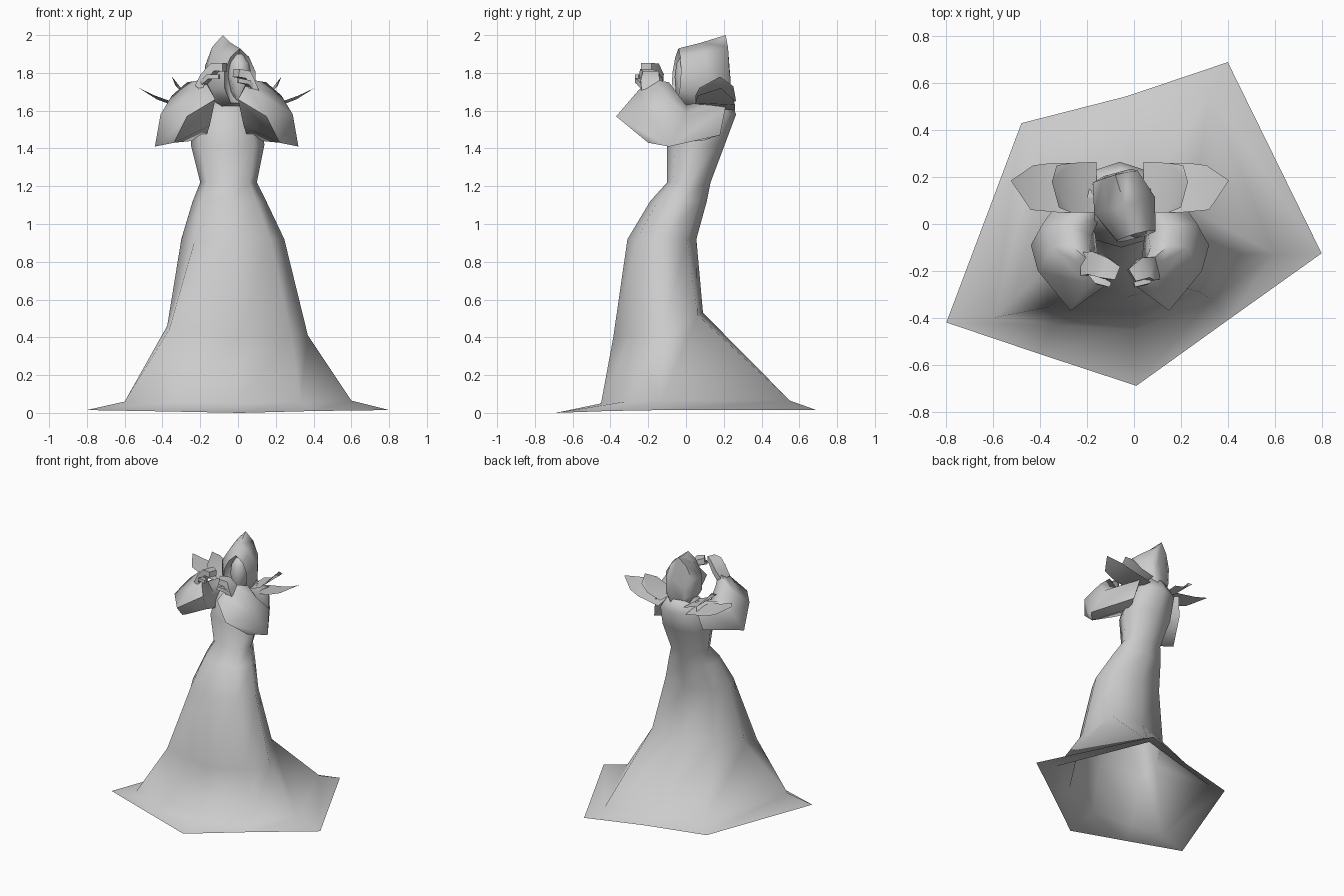
import bpy, math
from mathutils import Vector

if "Cube" in bpy.data.objects:
    bpy.data.objects.remove(bpy.data.objects["Cube"])

MID = -0.06  # the upper body leans to this x


def build(name, verts, faces, angle=60):
    me = bpy.data.meshes.new(name)
    me.from_pydata([tuple(v) for v in verts], [], faces)
    ob = bpy.data.objects.new(name, me)
    bpy.context.collection.objects.link(ob)
    bpy.ops.object.select_all(action='DESELECT')
    ob.select_set(True)
    bpy.context.view_layer.objects.active = ob
    bpy.ops.object.mode_set(mode='EDIT')
    bpy.ops.mesh.select_all(action='SELECT')
    bpy.ops.mesh.normals_make_consistent(inside=False)
    bpy.ops.object.mode_set(mode='OBJECT')
    bpy.ops.object.shade_smooth_by_angle(angle=math.radians(angle))
    return ob


def loft(name, rings, cap_start=False, cap_end=False, angle=60):
    n = len(rings[0])
    verts = [v for r in rings for v in r]
    faces = [(k * n + i, k * n + (i + 1) % n, (k + 1) * n + (i + 1) % n, (k + 1) * n + i)
             for k in range(len(rings) - 1) for i in range(n)]
    if cap_start:
        faces.append(tuple(range(n)))
    if cap_end:
        faces.append(tuple(range(len(verts) - n, len(verts))))
    return build(name, verts, faces, angle)


def flip(p):
    return (2 * MID - p[0], p[1], p[2])


def oval(z, x0, x1, y0, y1, n=8, power=.9):
    # slightly squared oval, starts at the left and runs by the front
    cx, cy = (x0 + x1) / 2, (y0 + y1) / 2

    def sq(v):
        return math.copysign(abs(v) ** power, v) if abs(v) > 1e-6 else 0
    return [(cx - (x1 - x0) / 2 * sq(math.cos(2 * math.pi * i / n)),
             cy - (y1 - y0) / 2 * sq(math.sin(2 * math.pi * i / n)), z) for i in range(n)]


# Robe: angular hem flowing up into an oval waist and shoulders
hem = [(-.80, -.42, .015), (-.40, -.555, .008), (.01, -.69, 0), (.40, -.41, .01),
       (.80, -.125, .015), (.40, .69, .015), (-.03, .545, .015), (-.48, .43, .015)]
fold = [(-.60, -.40, .06), (-.34, -.43, .06), (0, -.45, .05), (.33, -.32, .06),
        (.60, -.13, .065), (.32, .55, .065), (-.03, .45, .065), (-.40, .35, .065)]
knee = [(-.375, -.20, .46), (-.365, -.355, .44), (0, -.385, .40), (.28, -.29, .42),
        (.37, -.13, .41), (.25, .06, .52), (0, .09, .53), (-.25, .02, .51)]
loft("robe", [hem, fold, knee,
              oval(.92, -.30, .245, -.31, .055),
              oval(1.12, -.24, .15, -.19, .11),
              oval(1.22, -.20, .10, -.10, .13),
              oval(1.42, -.25, .14, -.10, .205),
              oval(1.58, -.23, .11, -.04, .265),
              oval(1.67, -.15, .04, .03, .23)], cap_end=True, angle=80)

# Sleeves: shoulder, elbow, wide bell and narrow wrist
sleeve = [
    [(.12, .08, 1.44), (.05, .00, 1.46), (.03, .02, 1.60), (.06, .14, 1.66), (.12, .21, 1.62), (.15, .18, 1.47)],
    [(.22, -.20, 1.43), (.03, -.18, 1.52), (.06, -.05, 1.60), (.16, .00, 1.63), (.27, .00, 1.57), (.32, -.09, 1.41)],
    [(.15, -.37, 1.57), (.00, -.26, 1.66), (.07, -.10, 1.70), (.15, -.09, 1.75), (.23, -.10, 1.68), (.29, -.20, 1.58)],
    [(.09, -.25, 1.71), (.04, -.22, 1.73), (.05, -.16, 1.76), (.09, -.14, 1.76), (.12, -.16, 1.74), (.13, -.21, 1.71)]]
loft("sleeve_right", sleeve, True, True, 75)
loft("sleeve_left", [[flip(p) for p in r] for r in sleeve], True, True, 75)


# Hands: flattened tapering tubes bent towards the face
def limb(name, path, widths, thick):
    rings = []
    pts = [Vector(p) for p in path]
    for i, p in enumerate(pts):
        d = (pts[min(i + 1, len(pts) - 1)] - pts[max(i - 1, 0)]).normalized()
        side = d.cross(Vector((0, 0, 1))).normalized()
        up = side.cross(d)
        w = widths[i]
        rings.append([p + side * w + up * thick, p - side * w + up * thick,
                      p - side * w - up * thick, p + side * w - up * thick])
    loft(name, rings, True, True, 60)


limb("hand_left", [(-.21, -.17, 1.72), (-.17, -.17, 1.78), (-.12, -.19, 1.83), (-.07, -.21, 1.83)],
     [.05, .05, .045, .03], .022)
limb("thumb_left", [(-.20, -.18, 1.73), (-.15, -.24, 1.78), (-.10, -.26, 1.78)], [.02, .02, .01], .012)
limb("hand_right", [(.09, -.19, 1.70), (.07, -.19, 1.75), (.04, -.19, 1.79), (-.01, -.22, 1.80)],
     [.045, .05, .045, .03], .022)
limb("thumb_right", [(.09, -.2, 1.70), (.05, -.24, 1.75), (.0, -.26, 1.76)], [.02, .02, .01], .012)

# Shoulder wings: a short upright leaf over a long pointed one
lower = [(.06, .05, 1.63), (.06, .26, 1.60), (.21, .05, 1.64), (.23, .26, 1.63),
         (.32, .06, 1.68), (.31, .25, 1.66), (.405, .185, 1.72)]
upper = [(.04, .05, 1.64), (.04, .265, 1.65), (.15, .05, 1.68), (.15, .26, 1.68),
         (.20, .07, 1.72), (.23, .18, 1.78), (.21, .25, 1.73)]
for side, f in (("right", lambda p: p), ("left", flip)):
    build("long_wing_" + side, [f(p) for p in lower],
          [(0, 2, 3, 1), (2, 4, 5, 3), (4, 6, 5)], 60)
    build("short_wing_" + side, [f(p) for p in upper],
          [(0, 2, 3, 1), (2, 4, 5, 3), (5, 6, 3)], 60)


# Hood: turned arches from the face opening to the nape, drawn up into a peak
AXIS = Vector((.96, .26, 0))  # across the hood


def arch(cx, cy, w, z0, z1, lean=0):
    half = [(0, 1), (.6, .84), (1, .58), (1, .28), (.6, 0)]
    prof = half + [(-a, b) for a, b in reversed(half[1:])]
    return [Vector((cx, cy - lean * (1 - b), z0 + (z1 - z0) * b)) + AXIS * (w * a) for a, b in prof]


loft("hood", [arch(.0, .02, .06, 1.67, 1.89),
              arch(.01, -.04, .085, 1.64, 1.93, .02),
              arch(-.04, .08, .135, 1.61, 1.96),
              arch(-.08, .21, .10, 1.60, 2.0, .02),
              arch(-.07, .22, .06, 1.62, 1.87)], cap_start=True, cap_end=True, angle=75)

# Face: a rounded oval inside the hood
face = [oval(z, .008 - w, .008 + w, .0 - d, .08, 8)
        for z, w, d in ((1.64, .015, .03), (1.70, .045, .055), (1.78, .062, .06), (1.85, .055, .05), (1.90, .025, .02))]
loft("face", face, True, True)
